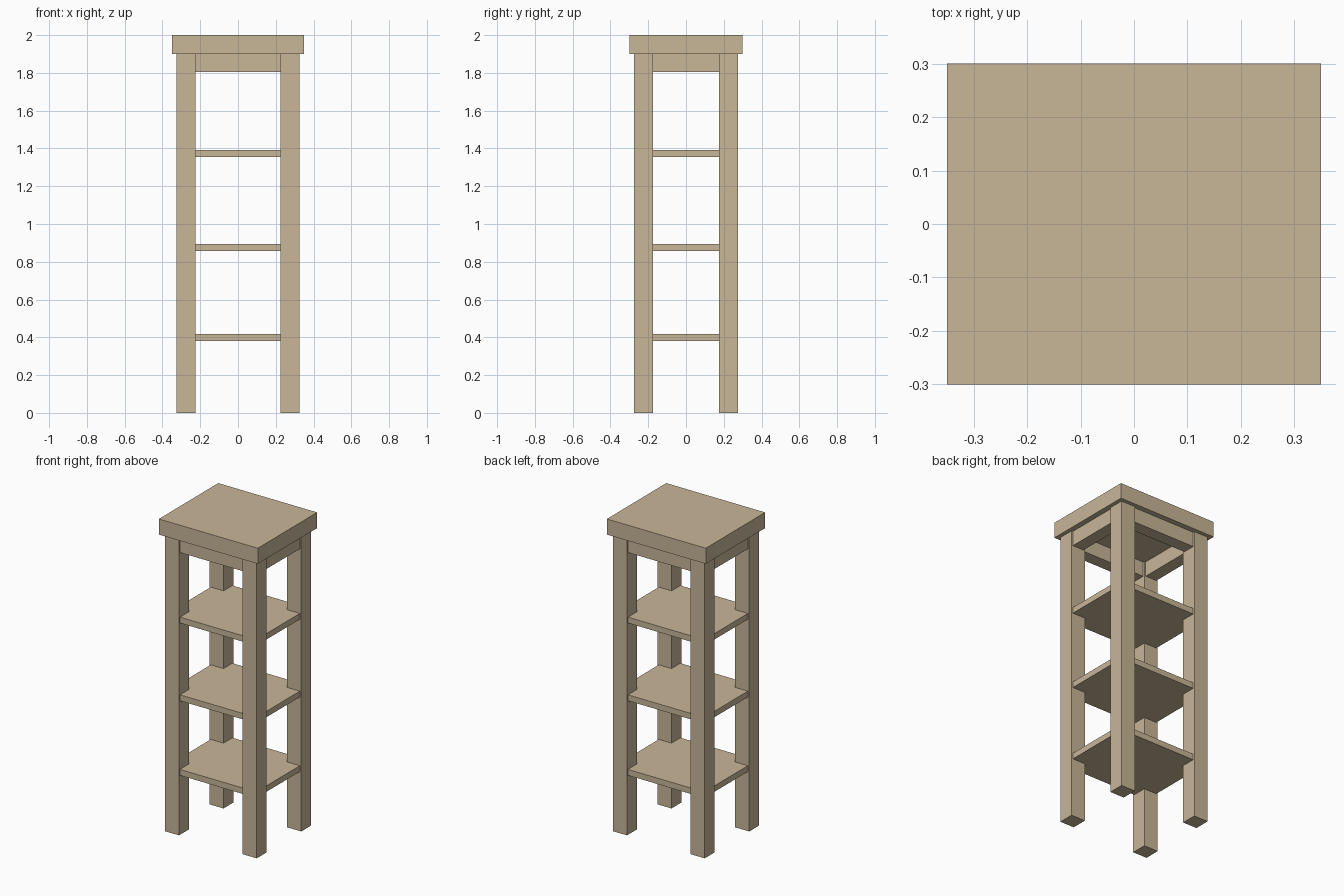
import bpy

if "Cube" in bpy.data.objects:
    bpy.data.objects.remove(bpy.data.objects["Cube"])

wood = bpy.data.materials.new("light_wood")
wood.diffuse_color = (0.578, 0.468, 0.314, 1)
wood.use_nodes = True
wood.node_tree.nodes["Principled BSDF"].inputs["Base Color"].default_value = wood.diffuse_color


def box(name, x, y, z):
    """Axis-aligned box from (min, max) ranges."""
    bpy.ops.mesh.primitive_cube_add(size=1, location=[(a + b) / 2 for a, b in (x, y, z)])
    ob = bpy.context.object
    ob.name = name
    ob.scale = [b - a for a, b in (x, y, z)]
    bpy.ops.object.transform_apply(location=False, rotation=False, scale=True)
    ob.data.materials.append(wood)
    return ob


LX, LY, H = 0.275, 0.225, 0.05   # leg centres and half width
INSET = 0.01                     # rails and shelves sit just behind the leg faces
OX, OY = LX + H - INSET, LY + H - INSET

# Top slab
box("top", (-0.35, 0.35), (-0.30, 0.30), (1.90, 2.0))

# Legs
for sy, depth in ((-1, "front"), (1, "back")):
    for sx, side in ((-1, "left"), (1, "right")):
        box(f"{depth}_{side}_leg", (sx * LX - H, sx * LX + H),
            (sy * LY - H, sy * LY + H), (0, 1.90))

# Apron rails under the top, running between the legs
T = H - INSET
for s, name in ((-1, "front"), (1, "back")):
    box(f"{name}_apron", (-LX + H, LX - H), (s * LY - T, s * LY + T), (1.805, 1.90))
for s, name in ((-1, "left"), (1, "right")):
    box(f"{name}_apron", (s * LX - T, s * LX + T), (-LY + H, LY - H), (1.805, 1.90))

# Shelves, let into the legs
for name, z in (("lower", 0.38), ("middle", 0.857), ("upper", 1.354)):
    box(f"{name}_shelf", (-OX, OX), (-OY, OY), (z, z + 0.038))
